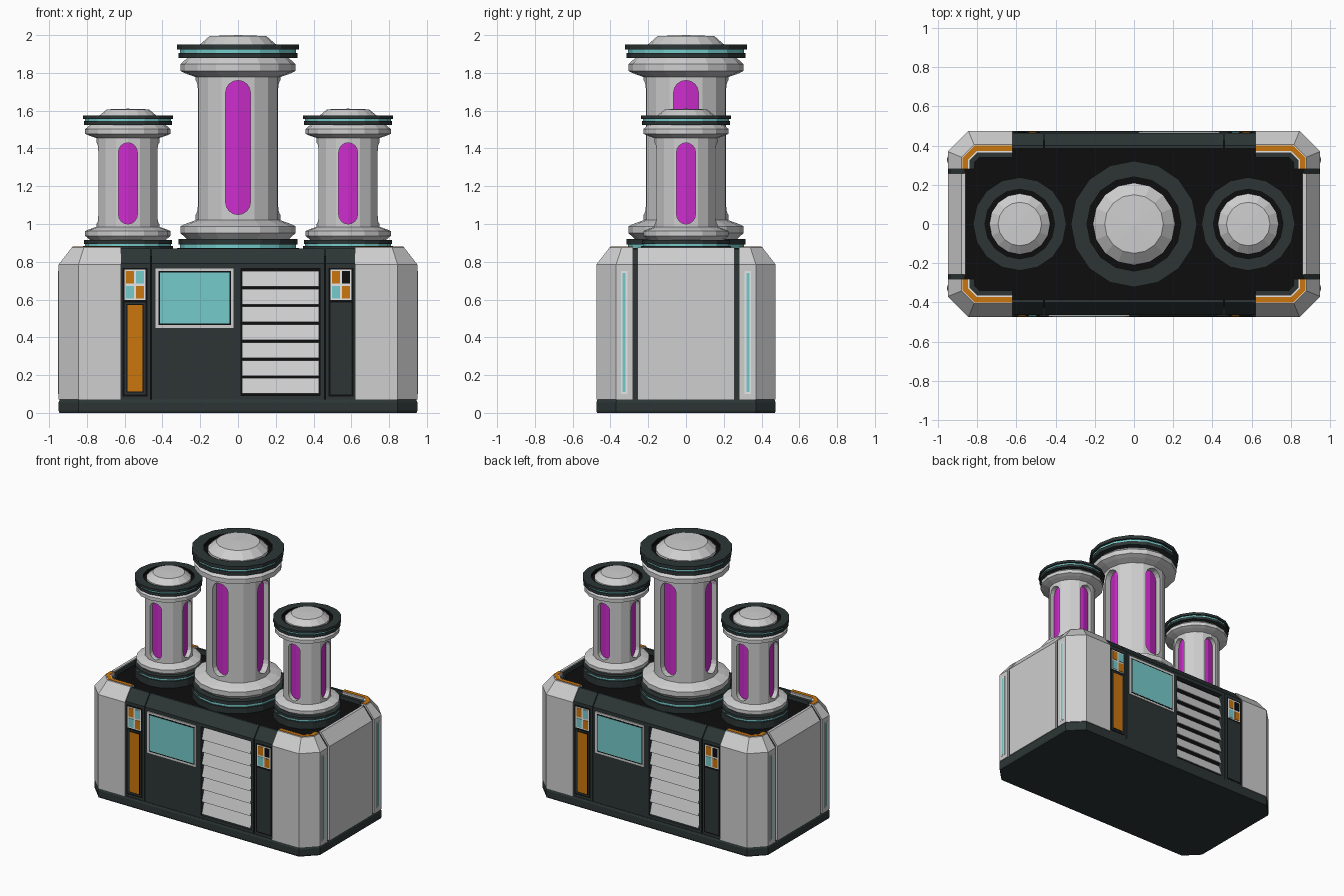
import bpy, bmesh, math

cube = bpy.data.objects.get("Cube")
if cube:
    bpy.data.objects.remove(cube, do_unlink=True)


def material(name, r, g, b):
    mat = bpy.data.materials.new(name)
    mat.use_nodes = True
    mat.diffuse_color = (r, g, b, 1)
    for node in mat.node_tree.nodes:
        if node.type == 'BSDF_PRINCIPLED':
            node.inputs["Base Color"].default_value = (r, g, b, 1)
    return mat


GREY = material("light_grey", .62, .62, .62)
WHITE = material("white", .85, .85, .85)
DARK = material("dark_slate", .026, .036, .036)
BLACK = material("black", .004, .004, .004)
ORANGE = material("orange", .6, .18, .004)
TEAL = material("teal", .18, .6, .6)
MAGENTA = material("magenta", .6, .025, .6)


def loft(name, sections, mats, loop=False, wrap=True):
    """Skin matching sections; mats is one material or one per profile edge."""
    bm = bmesh.new()
    rows = [[bm.verts.new(p) for p in s] for s in sections]
    n = len(rows[0])
    single = not isinstance(mats, list)
    slots = [mats] if single else list(dict.fromkeys(mats))
    pairs = list(zip(rows, rows[1:])) + ([(rows[-1], rows[0])] if loop else [])
    for a, b in pairs:
        for j in range(n if wrap else n - 1):
            k = (j + 1) % n
            face = bm.faces.new((a[j], a[k], b[k], b[j]))
            face.material_index = 0 if single else slots.index(mats[j])
    if not loop:
        bm.faces.new(rows[0])
        bm.faces.new(rows[-1])
    bmesh.ops.remove_doubles(bm, verts=bm.verts, dist=1e-5)
    bmesh.ops.recalc_face_normals(bm, faces=bm.faces)
    mesh = bpy.data.meshes.new(name)
    bm.to_mesh(mesh)
    bm.free()
    for mat in slots:
        mesh.materials.append(mat)
    obj = bpy.data.objects.new(name, mesh)
    bpy.context.collection.objects.link(obj)
    return obj


def box(name, x0, x1, y0, y1, z0, z1, mat):
    return loft(name, [[(x, y0, z0), (x, y1, z0), (x, y1, z1), (x, y0, z1)] for x in (x0, x1)], mat)


def revolve(name, x, profile, mats, sides=16):
    turns = [math.tau * i / sides for i in range(sides)]
    return loft(name, [[(x + r * math.cos(a), r * math.sin(a), z) for r, z in profile]
                       for a in turns], mats, loop=True, wrap=False)


def cut(obj, cutters):
    for c in cutters:
        c.hide_render = True
        mod = obj.modifiers.new("cut", 'BOOLEAN')
        mod.object, mod.operation, mod.solver = c, 'DIFFERENCE', 'EXACT'
    bpy.context.view_layer.update()
    graph = bpy.context.evaluated_depsgraph_get()
    mesh = bpy.data.meshes.new_from_object(obj.evaluated_get(graph))
    obj.modifiers.clear()
    obj.data = mesh
    for c in cutters:
        bpy.data.objects.remove(c, do_unlink=True)


# Cabinet outline: one chamfered corner, inset by d
def corner(d):
    return [(.62, .475 - d), (.845 - .414 * d, .475 - d), (.95 - d, .37 - .414 * d), (.95 - d, .28)]


def octagon(d, z):
    a, b = corner(d)[1:3]
    quarter = [a, b]
    pts = quarter + [(x, -y) for x, y in quarter[::-1]]
    pts += [(-x, -y) for x, y in quarter] + [(-x, y) for x, y in quarter[::-1]]
    return [(x, y, z) for x, y in pts]


def rim_section(outer, bevel, inner, low=.07, shoulder=.785, top=.875):
    return [(*outer, low), (*outer, shoulder), (*bevel, top), (*inner, top), (*inner, low)]


FLOOR = .83
loft("plinth", [octagon(.004, 0), octagon(0, .012), octagon(0, .055), octagon(.006, .07)], DARK)
loft("inner_core", [octagon(.05, .06), octagon(.05, .76)], BLACK)
box("deck", -.87, .87, -.395, .395, .7, FLOOR, BLACK)

# Corner armour, inlaid top strips and side light strips
for sx in (1, -1):
    for sy in (1, -1):
        def flip(pts):
            return [(x * sx, y * sy) for x, y in pts]

        def band(name, d0, d1, z0, z1, mat):
            loft(name, [[(*a, z0), (*a, z1), (*b, z1), (*b, z0)]
                        for a, b in zip(flip(corner(d0)), flip(corner(d1)))], mat)

        loft("corner_armour", [rim_section(*p) for p in
             zip(flip(corner(0)), flip(corner(.07)), flip(corner(.112)))], GREY)
        band("inlay_border", .071, .109, .86, .878, WHITE)
        band("inlay_strip", .075, .102, .86, .881, ORANGE)
        band("corner_trim", .112, .135, .8, .86, DARK)
        for name, half, depth, z0, z1, mat in (("light_border", .017, .002, .1, .75, WHITE),
                                               ("light_strip", .008, .004, .11, .74, TEAL)):
            y = .328 * sy
            box(name, sx * .94, sx * (.95 + depth), y - half, y + half, z0, z1, mat)

# End panels with dark seams
for s in (1, -1):
    for name, half, d, top, mat in (("end_seam", .282, .014, .868, DARK), ("end_panel", .258, 0, .875, GREY)):
        loft(name, [rim_section((s * (.95 - d), y), (s * (.88 - d), y), (s * .86, y), top=top)
                    for y in (-half, half)], mat)

# Long faces, identical after a half turn
FACE = .465
for s in (-1, 1):
    def plate(name, x0, x1, z0, z1, depth, mat):
        box(name, -s * x0, -s * x1, s * (FACE - .01), s * (FACE + depth), z0, z1, mat)

    panels = []
    for x0, x1 in ((-.62, -.463), (-.457, .457), (.463, .62)):
        panels.append(loft("face_panel", [rim_section((-s * x, s * FACE), (-s * x, s * .40), (-s * x, s * .385),
                                                      shoulder=.79, top=.87) for x in (x0, x1)], DARK))
    hole = box("vent_cutter", -s * .015, -s * .435, s * .40, s * .5, .092, .765, BLACK)
    cut(panels[1], [hole])

    # Louvred vent
    box("vent_back", -s * .01, -s * .44, s * .39, s * .428, .08, .775, BLACK)
    for i in range(7):
        z = .102 + i * .0945
        loft("vent_slat", [[(x * -s, s * .466, z), (x * -s, s * .44, z + .082),
                            (x * -s, s * .43, z + .082), (x * -s, s * .456, z)] for x in (.021, .43)], GREY)

    # Display screen
    plate("screen_frame", -.437, -.023, .45, .765, .007, GREY)
    plate("screen_gap", -.42, -.036, .464, .75, .008, BLACK)
    plate("screen", -.412, -.044, .472, .742, .0095, TEAL)

    # Control columns with four keys each
    for x, keys in ((-.545, (ORANGE, TEAL, TEAL, ORANGE)), (.545, (ORANGE, BLACK, TEAL, ORANGE))):
        plate("column_recess", x - .066, x + .066, .088, .768, .001, BLACK)
        plate("column_panel", x - .056, x + .056, .098, .585, .003, DARK)
        plate("key_frame", x - .056, x + .056, .597, .758, .003, WHITE)
        for i, mat in enumerate(keys):
            kx, kz = x - .027 + .054 * (i % 2), .717 - .079 * (i // 2)
            plate("key", kx - .021, kx + .021, kz - .033, kz + .033, .006, mat)
    plate("gauge_gap", -.591, -.499, .108, .576, .004, BLACK)
    plate("gauge_bar", -.585, -.505, .114, .57, .006, ORANGE)


# Containment towers
def pill(name, x, half, z0, z1, along_y):
    steps = [math.pi * i / 8 for i in range(9)]
    pts = [(half * math.cos(a), z1 - half + half * math.sin(a)) for a in steps]
    pts += [(-half * math.cos(a), z0 + half - half * math.sin(a)) for a in steps]
    return loft(name, [[(x + u, e, z) if along_y else (x + e, u, z) for u, z in pts]
                       for e in (-.5, .5)], BLACK)


def tower(x, s, v, low, high, slot, half):
    flange = [(.225, 0), (.275, .018), (.305, .032), (.305, .068), (.27, .1)]
    rings = [(.27, .1), (.315, .1), (.315, .128), (.307, .128), (.307, .146), (.322, .146), (.322, .172)]
    ring_mats = [DARK, DARK, DARK, TEAL, DARK, DARK]

    def place(profile, end, sign):
        return [(r * s, end + sign * t * v) for r, t in profile]

    for end, sign in ((low, -1), (high, 1)):
        revolve("tower_flange", x, [(0, end)] + place(flange, end, sign) + [(0, end + sign * .1 * v)], GREY)
    revolve("tower_foot", x, place(rings, low, -1) + [(.322 * s, FLOOR - .01)], ring_mats + [DARK])
    crown = place(rings + [(.24, .172), (.24, .145), (0, .145)], high, 1)
    revolve("tower_crown", x, crown, ring_mats + [DARK, BLACK, BLACK])
    revolve("tower_dome", x, place([(.21, .145), (.21, .165), (.15, .217), (0, .222)], high, 1), GREY)
    shell = revolve("tower_shell", x, [(0, low - .01), (.225 * s, low - .01),
                                       (.225 * s, high + .01), (0, high + .01)], GREY)
    cut(shell, [pill("slot_cutter", x, half, *slot, flag) for flag in (True, False)])
    revolve("tower_plasma", x, [(0, low), (.18 * s, low), (.18 * s, high), (0, high)], MAGENTA)


tower(0, 1, 1, 1.02, 1.778, (1.05, 1.76), .066)
for side in (-1, 1):
    tower(side * .583, .74, .7, .985, 1.455, (1.0, 1.43), .05)
